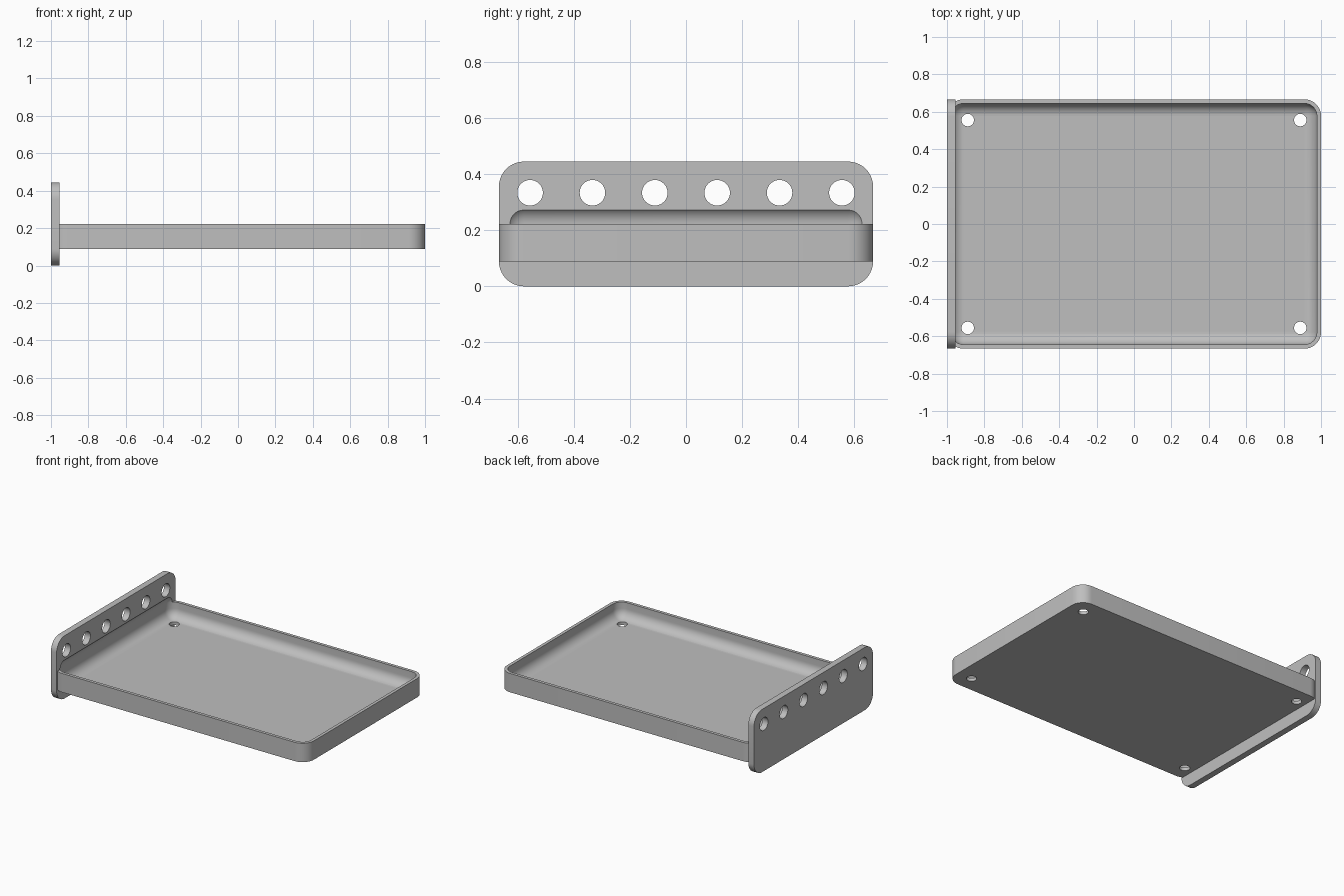
import bpy, bmesh, math
from mathutils import Matrix, Vector

cube = bpy.data.objects.get("Cube")
if cube:
    bpy.data.objects.remove(cube, do_unlink=True)

U = 2 / 90            # one design unit; the tray is 90 units long

grey = bpy.data.materials.new("plain grey")
grey.use_nodes = True
COLOUR = (0.52, 0.52, 0.52, 1)
grey.diffuse_color = COLOUR
grey.node_tree.nodes["Principled BSDF"].inputs["Base Color"].default_value = COLOUR


def make_object(name, bm):
    mesh = bpy.data.meshes.new(name)
    bmesh.ops.recalc_face_normals(bm, faces=bm.faces[:])
    bm.to_mesh(mesh)
    bm.free()
    mesh.materials.append(grey)
    obj = bpy.data.objects.new(name, mesh)
    bpy.context.collection.objects.link(obj)
    return obj


def rounded_box(name, low, high, radius, axis=None, segments=10, cut_x=None):
    """Box between two corners; rounds all edges, or only those along one axis."""
    low, high = Vector(low) * U, Vector(high) * U
    bm = bmesh.new()
    bmesh.ops.create_cube(bm, size=1)
    for v in bm.verts:
        v.co = Vector((high[i] if v.co[i] > 0 else low[i]) for i in range(3))
    edges = [e for e in bm.edges if axis is None
             or abs(e.verts[0].co[axis] - e.verts[1].co[axis]) > 1e-4]
    bmesh.ops.bevel(bm, geom=edges, offset=radius * U, offset_type='OFFSET',
                    segments=segments, profile=0.5, affect='EDGES')
    if cut_x is not None:
        geom = bm.verts[:] + bm.edges[:] + bm.faces[:]
        bmesh.ops.bisect_plane(bm, geom=geom, plane_co=(cut_x * U, 0, 0),
                               plane_no=(-1, 0, 0), clear_outer=True)
        bmesh.ops.holes_fill(bm, edges=[e for e in bm.edges if e.is_boundary])
    return make_object(name, bm)


def hole_cutters(name, centres, radius, length, turn=Matrix()):
    bm = bmesh.new()
    for c in centres:
        bmesh.ops.create_cone(bm, cap_ends=True, segments=40, radius1=radius * U,
                              radius2=radius * U, depth=length * U,
                              matrix=Matrix.Translation(Vector(c) * U) @ turn)
    return make_object(name, bm)


def combine(target, other, operation):
    mod = target.modifiers.new(operation.title(), 'BOOLEAN')
    mod.operation, mod.solver, mod.object = operation, 'EXACT', other
    bpy.context.view_layer.objects.active = target
    bpy.ops.object.modifier_apply(modifier=mod.name)
    bpy.data.objects.remove(other, do_unlink=True)


# Tray body, trimmed inside the end plate, joined to the upright plate
tray = rounded_box("tray_with_end_plate", (-45, -30, 4), (45, 30, 10), 4, axis=2, cut_x=-44.5)
end_plate = rounded_box("end_plate", (-45, -30, 0), (-43, 30, 20), 4, axis=0)
combine(tray, end_plate, 'UNION')

# Fully rounded cavity, which also undercuts the plate
cavity = rounded_box("cavity_cutter", (-44, -29, 5), (44, 29, 13), 3)
combine(tray, cavity, 'DIFFERENCE')

# Screw holes in the floor and a row of holes through the plate
corners = [(x, y, 5) for x in (-40, 40) for y in (-25, 25)]
combine(tray, hole_cutters("screw_hole_cutter", corners, 1.5, 6), 'DIFFERENCE')
row = [(-44, -25 + 10 * i, 15) for i in range(6)]
sideways = Matrix.Rotation(math.pi / 2, 4, 'Y')
combine(tray, hole_cutters("plate_hole_cutter", row, 2.05, 6, sideways), 'DIFFERENCE')

# Smooth fillets with crisp edges
bpy.ops.object.select_all(action='DESELECT')
tray.select_set(True)
bpy.context.view_layer.objects.active = tray
bpy.ops.object.shade_smooth_by_angle(angle=math.radians(30))
